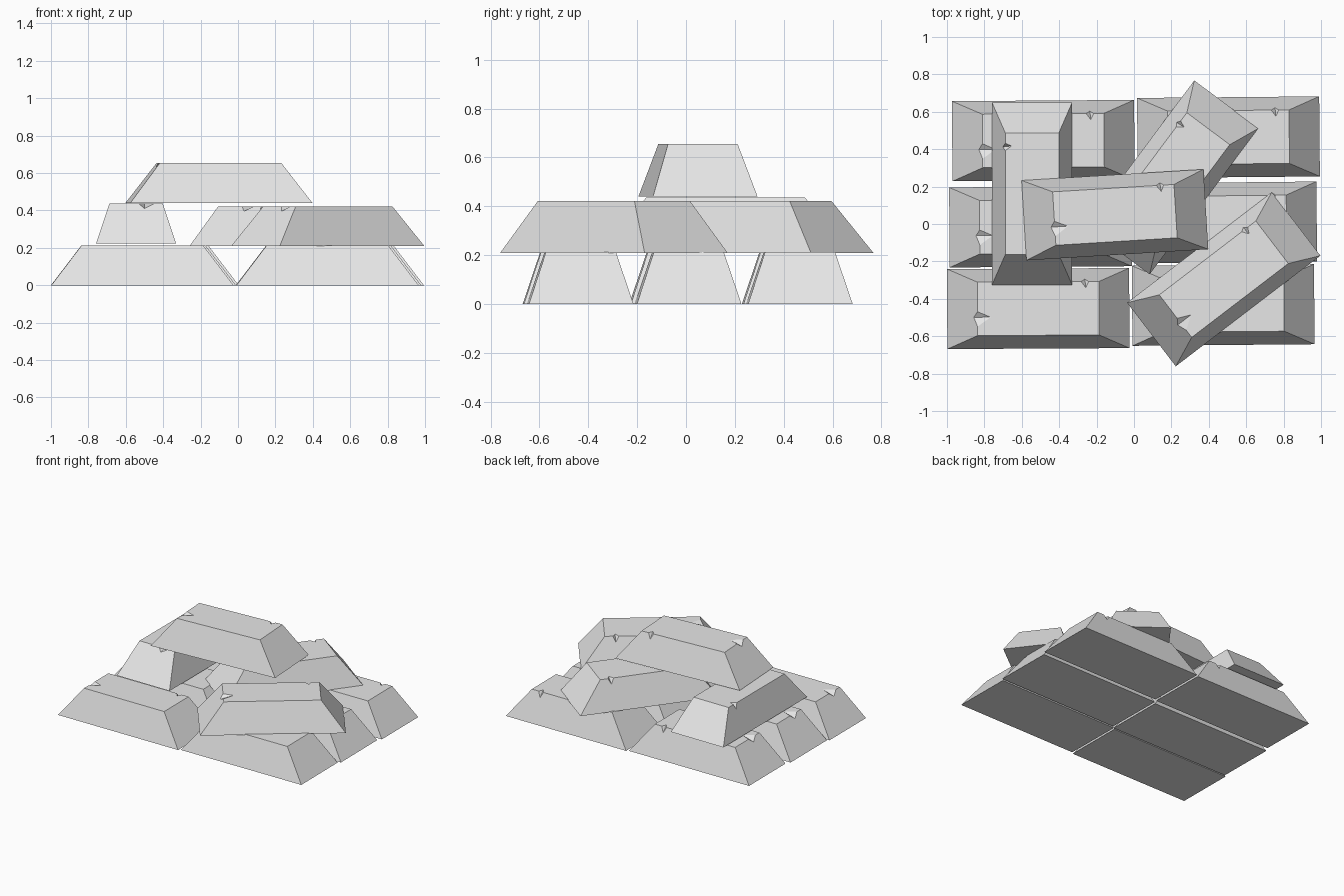
import bpy
import bmesh
from math import radians

cube = bpy.data.objects.get("Cube")
if cube:
    bpy.data.objects.remove(cube, do_unlink=True)

# One plain metal colour for every bar
metal = bpy.data.materials.new("pale_grey_metal")
metal.use_nodes = True
GREY = (0.8, 0.8, 0.8, 1)
metal.diffuse_color = GREY
metal.node_tree.nodes["Principled BSDF"].inputs["Base Color"].default_value = GREY

HEIGHT = 0.213
BASE = (0.487, 0.214)   # half length, half width at the bottom
TOP = (0.325, 0.143)    # half length, half width at the top


def side_height(axis, distance):
    """Height of the sloping side at a distance from the bar's centre."""
    return HEIGHT * (BASE[axis] - distance) / (BASE[axis] - TOP[axis])


def make_bar_mesh():
    """Tapered ingot with a V-shaped chip in its left and back top edges."""
    bm = bmesh.new()
    signs = [(-1, -1), (1, -1), (1, 1), (-1, 1)]
    low = [bm.verts.new((sx * BASE[0], sy * BASE[1], 0)) for sx, sy in signs]
    high = [bm.verts.new((sx * TOP[0], sy * TOP[1], HEIGHT)) for sx, sy in signs]

    def chip(start, end, inner, outer, axis):
        points = [(*start, HEIGHT), (*end, HEIGHT), (*inner, HEIGHT),
                  (*outer, side_height(axis, abs(outer[axis])))]
        a, b, p, q = [bm.verts.new(c) for c in points]
        bm.faces.new((a, p, q))
        bm.faces.new((p, b, q))
        return a, b, p, q

    # Chips run in the same direction round the top as its corners
    back = chip((0.27, TOP[1]), (0.23, TOP[1]), (0.255, 0.11), (0.25, 0.156), 1)
    left = chip((-TOP[0], -0.015), (-TOP[0], -0.095), (-0.255, -0.045), (-0.345, -0.045), 0)
    chips = {2: back, 3: left}

    outline = []
    for i in range(4):
        j = (i + 1) % 4
        outline.append(high[i])
        side = [low[i], low[j], high[j]]
        if i in chips:
            a, b, p, q = chips[i]
            outline += [a, p, b]
            side += [b, q, a]
        bm.faces.new(side + [high[i]])
    bm.faces.new(outline)
    bm.faces.new(low[::-1])
    bmesh.ops.recalc_face_normals(bm, faces=bm.faces[:])
    mesh = bpy.data.meshes.new("metal_bar")
    bm.to_mesh(mesh)
    bm.free()
    mesh.materials.append(metal)
    return mesh


bar_mesh = make_bar_mesh()

# Name, x, y, z and turn in degrees of each bar
bars = [
    ("bottom_front_right_bar", -0.512, -0.452, 0, 0.3),
    ("bottom_front_left_bar", 0.477, -0.433, 0, 0.5),
    ("bottom_middle_right_bar", -0.5, -0.015, 0, 0.4),
    ("bottom_middle_left_bar", 0.49, 0.008, 0, 0.6),
    ("bottom_back_right_bar", -0.485, 0.446, 0, 0.4),
    ("bottom_back_left_bar", 0.505, 0.464, 0, 0.5),
    ("upper_right_bar", -0.545, 0.162, 0.223, 90),
    ("upper_back_left_bar", 0.203, 0.249, 0.209, 53.3),
    ("upper_front_left_bar", 0.48, -0.295, 0.209, 37.4),
    ("top_bar", -0.102, 0.049, 0.441, 3.5),
]
for name, x, y, z, turn in bars:
    bar = bpy.data.objects.new(name, bar_mesh)
    bar.location = (x, y, z)
    bar.rotation_euler.z = radians(turn)
    bpy.context.collection.objects.link(bar)
